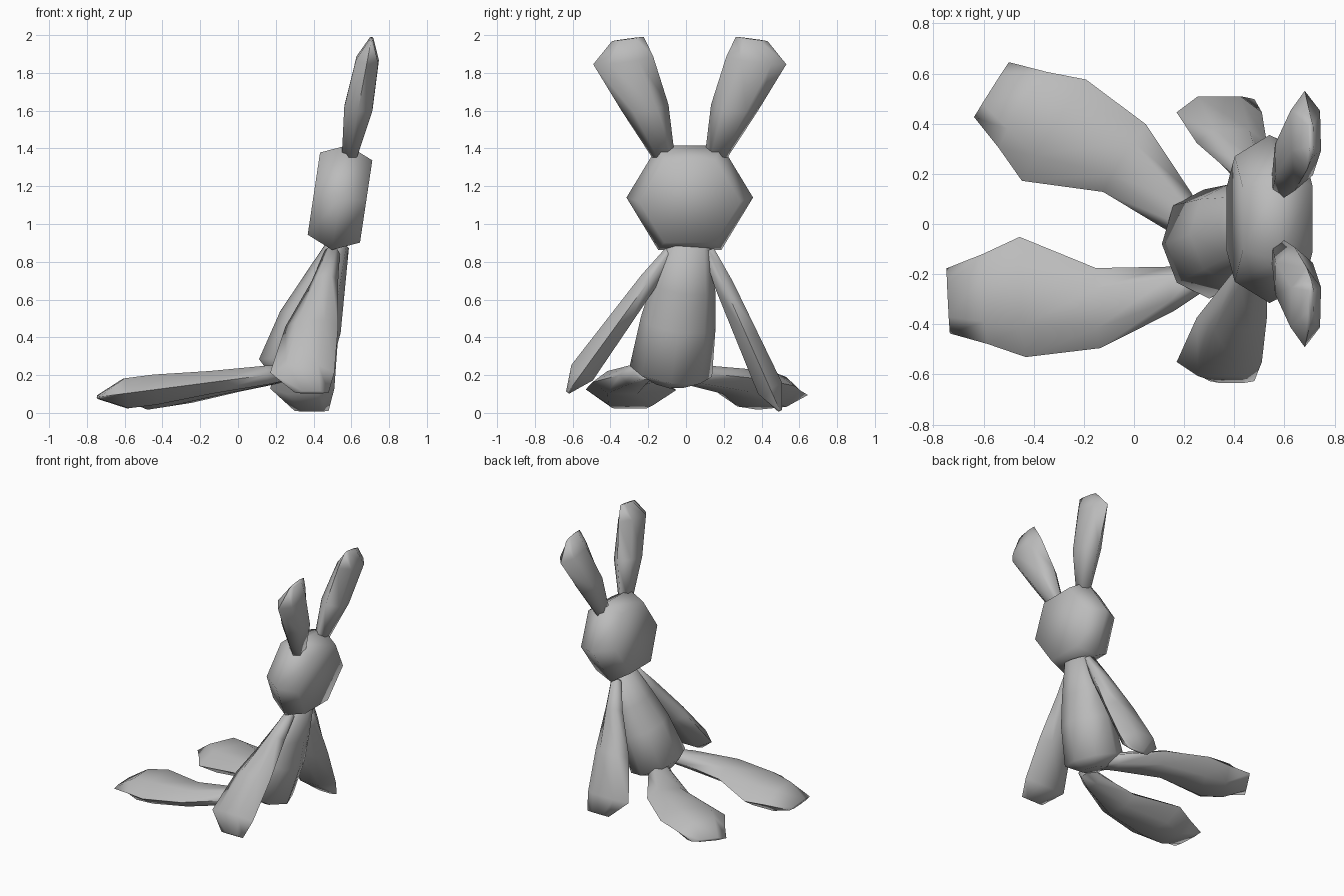
import bpy
import bmesh
import math
from mathutils import Vector

cube = bpy.data.objects.get("Cube")
if cube:
    bpy.data.objects.remove(cube, do_unlink=True)

GREY = (.5, .5, .5, 1)
fabric = bpy.data.materials.new("plain grey")
fabric.use_nodes = True
fabric.diffuse_color = GREY
fabric.node_tree.nodes["Principled BSDF"].inputs["Base Color"].default_value = GREY

# Cross-sections: a hexagon pointed at both sides, and a rounder octagon
HEXAGON = ((-1, 0), (-.5, 1), (.5, 1), (1, 0), (.5, -1), (-.5, -1))
OCTAGON = [(math.cos(i * math.pi / 4), math.sin(i * math.pi / 4)) for i in range(8)]
SIDE_TO_SIDE = Vector((0, 1, 0))
BACKWARD = Vector((1, 0, 0))


def loft(name, origin, along, across, stations, outline=HEXAGON):
    """Skin rings of the given outline along a straight axis.

    Each station holds the distance along the axis, the sideways shift,
    the half width and the half thickness of its ring.
    """
    origin = Vector(origin)
    along = Vector(along).normalized()
    through = along.cross(across).normalized()
    across = through.cross(along)
    bm = bmesh.new()
    rings = []
    for distance, shift, width, thickness in stations:
        centre = origin + along * distance + across * shift
        rings.append([bm.verts.new(centre + across * u * width + through * v * thickness)
                      for u, v in outline])
    for ring, following in zip(rings, rings[1:]):
        for i in range(len(outline)):
            bm.faces.new((ring[i - 1], ring[i], following[i], following[i - 1]))
    bm.faces.new(rings[0])
    bm.faces.new(rings[-1])
    bmesh.ops.recalc_face_normals(bm, faces=bm.faces)
    mesh = bpy.data.meshes.new(name)
    bm.to_mesh(mesh)
    bm.free()
    mesh.materials.append(fabric)
    part = bpy.data.objects.new(name, mesh)
    bpy.context.collection.objects.link(part)
    bpy.ops.object.select_all(action='DESELECT')
    part.select_set(True)
    bpy.context.view_layer.objects.active = part
    bpy.ops.object.shade_smooth_by_angle(angle=math.radians(85))


# Head: broad hexagon, slightly smaller at the face and the back
loft("head", (.54, .02, 1.14), (1, 0, -.15), SIDE_TO_SIDE, [
    (-.14, 0, .25, .22),
    (0, 0, .335, .28),
    (.14, 0, .27, .22),
])

# Torso: leaning back, round at the seat and narrow at the neck
loft("torso", (.29, -.08, .22), (.24, .1, .67), SIDE_TO_SIDE, [
    (-.06, 0, .1, .1),
    (0, 0, .22, .19),
    (.28, 0, .2, .17),
    (.48, 0, .17, .12),
    (.72, 0, .11, .06),
], OCTAGON)

EAR = [
    (0, 0, .06, .04),
    (.27, .06, .125, .075),
    (.54, .14, .16, .06),
    (.65, .1, .085, .01),
]
ARM = [
    (0, 0, .04, .03),
    (.2, -.04, .07, .05),
    (.5, -.11, .14, .06),
    (.8, -.16, .17, .07),
    (.93, -.11, .09, .01),
]
LEG = [
    (-.12, -.04, .06, .04),
    (0, 0, .09, .05),
    (.3, .06, .16, .06),
    (.6, 0, .24, .08),
    (.75, 0, .18, .08),
    (.9, 0, .13, .01),
]

# Limbs in pairs: each arm swings out and each leg splays by its own angle
for label, side, swing, splay, hip in (
        ("left", 1, 24, 33, (.18, .05, .2)),
        ("right", -1, 36, -3, (.15, -.26, .2))):
    outward = SIDE_TO_SIDE * side
    middle = .02

    loft(label + "_ear", (.59, middle + side * .14, 1.36), (.12, side * .09, .64),
         outward, EAR)

    swing = math.radians(swing)
    loft(label + "_arm", (.5, middle + side * .1, .86),
         (0, side * math.sin(swing), -math.cos(swing)), BACKWARD, ARM)

    splay = math.radians(splay)
    loft(label + "_leg", hip, (-math.cos(splay), math.sin(splay), -.13), outward, LEG)
